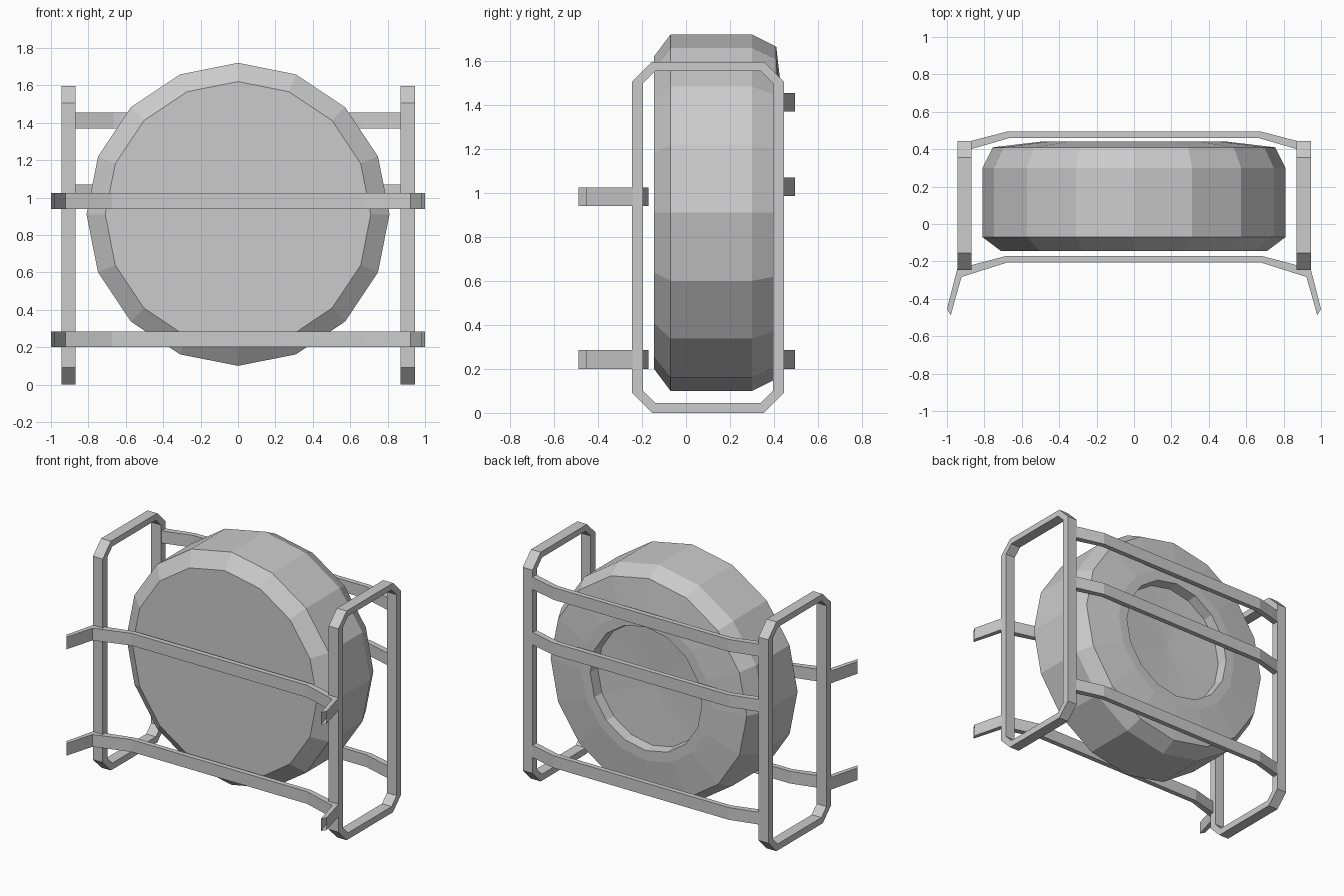
import bpy, math

if "Cube" in bpy.data.objects:
    bpy.data.objects.remove(bpy.data.objects["Cube"])


def make(name, verts, faces):
    me = bpy.data.meshes.new(name)
    me.from_pydata(verts, [], faces)
    me.update()
    ob = bpy.data.objects.new(name, me)
    bpy.context.collection.objects.link(ob)
    return ob


# Wheel: 16-sided profile (radius, y) spun about the y axis, closed at both ends
N, CZ = 16, 0.91
profile = [(0.71, -0.145), (0.81, -0.07), (0.81, 0.30), (0.755, 0.41),
           (0.50, 0.44), (0.43, 0.44), (0.42, 0.37)]
verts, faces = [], []
for r, y in profile:
    for i in range(N):
        a = 2 * math.pi * i / N
        verts.append((r * math.sin(a), y, CZ + r * math.cos(a)))
for k in range(len(profile) - 1):
    for i in range(N):
        j = (i + 1) % N
        faces.append((k * N + i, (k + 1) * N + i, (k + 1) * N + j, k * N + j))
faces.append(tuple(range(N)))
last = (len(profile) - 1) * N
verts.append((0, 0.35, CZ))
for i in range(N):
    faces.append((last + i, len(verts) - 1, last + (i + 1) % N))
make("spare_wheel", verts, faces)


# Side frames: chamfered rectangular loops in the yz plane
def octagon(y0, y1, z0, z1, c):
    return [(y0 + c, z0), (y1 - c, z0), (y1, z0 + c), (y1, z1 - c),
            (y1 - c, z1), (y0 + c, z1), (y0, z1 - c), (y0, z0 + c)]


outer = octagon(-0.245, 0.445, 0, 1.595, 0.09)
inner = octagon(-0.195, 0.395, 0.045, 1.553, 0.055)
for side, xa in (("left", -0.945), ("right", 0.87)):
    xb = xa + 0.075
    rings = [(xa, outer), (xb, outer), (xb, inner), (xa, inner)]
    v = [(x, y, z) for x, ring in rings for y, z in ring]
    f = []
    for k in range(4):
        m = (k + 1) % 4
        for i in range(8):
            j = (i + 1) % 8
            f.append((k * 8 + i, k * 8 + j, m * 8 + j, m * 8 + i))
    make(side + "_frame", v, [q[::-1] for q in f])


# Cross bars: bent flat strips, right half of back and front edges is mirrored
def bar(name, back, front, z0, z1):
    def full(half):
        return [(-x, y) for x, y in reversed(half)] + list(half)
    b, fr = full(back), full(front)
    v = []
    for (bx, by), (fx, fy) in zip(b, fr):
        v += [(fx, fy, z0), (bx, by, z0), (bx, by, z1), (fx, fy, z1)]
    f = []
    for s in range(len(b) - 1):
        for k in range(4):
            m = (k + 1) % 4
            f.append((s * 4 + k, s * 4 + m, s * 4 + 4 + m, s * 4 + 4 + k))
    make(name, v, [q[::-1] for q in f])


for n, z in (("lower", 0.20), ("middle", 0.985), ("upper", 1.37)):
    bar(n + "_back_bar", [(0.675, 0.495), (0.88, 0.442)],
        [(0.665, 0.46), (0.88, 0.398)], z, z + 0.085)
for n, z in (("lower", 0.20), ("upper", 0.94)):
    bar(n + "_front_bar", [(0.68, -0.17), (0.945, -0.24), (1.0, -0.455)],
        [(0.675, -0.205), (0.922, -0.283), (0.98, -0.488)], z, z + 0.085)
